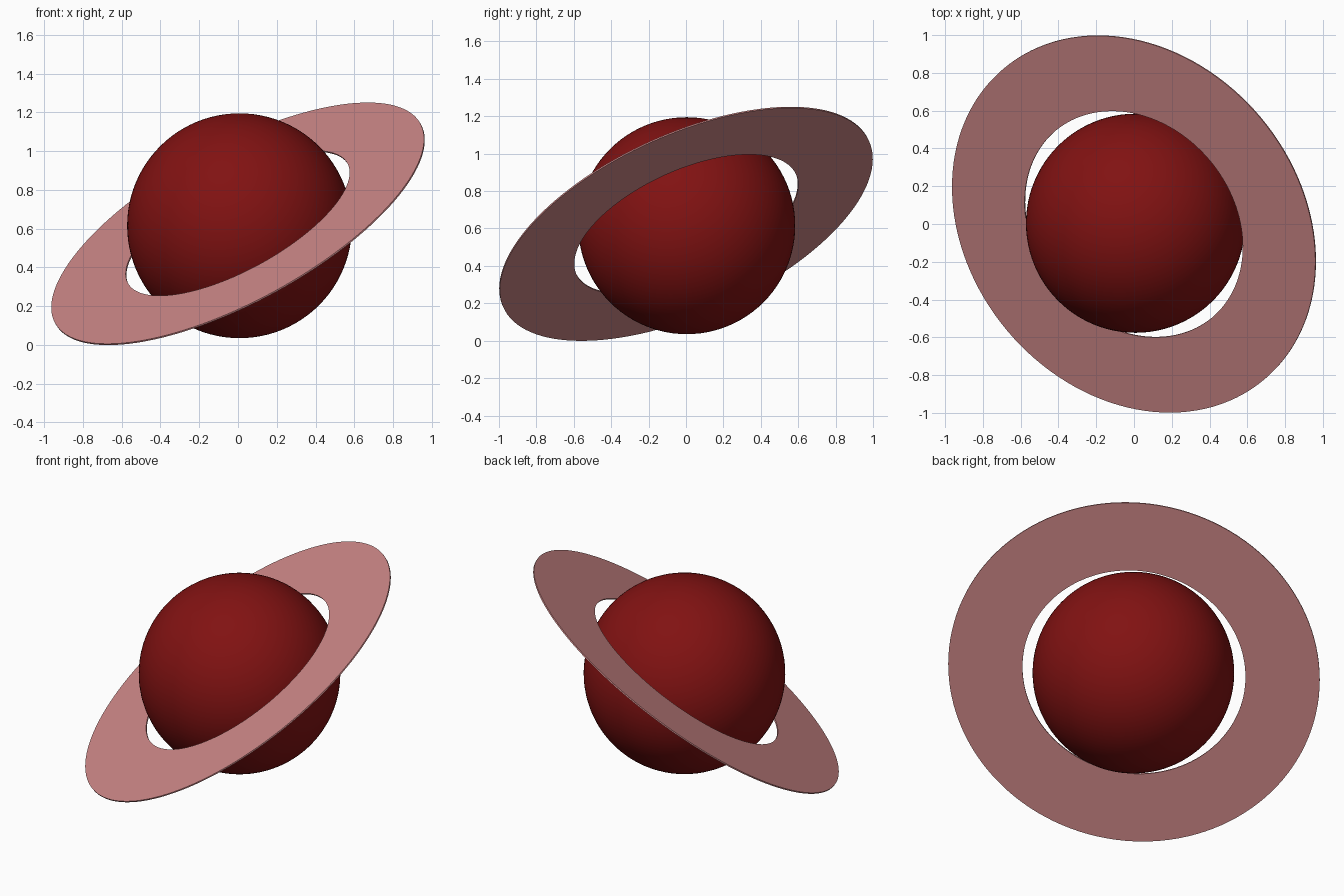
import bpy, bmesh, math
from mathutils import Vector

if "Cube" in bpy.data.objects:
    bpy.data.objects.remove(bpy.data.objects["Cube"])

RING_CENTRE = Vector((0, 0, 0.625))
RING_NORMAL = Vector((-0.4445, -0.371, 0.814)).normalized()
R_OUT, R_IN, THICK = 1.074, 0.645, 0.008


def material(name, rgb):
    m = bpy.data.materials.new(name)
    m.diffuse_color = (*rgb, 1)
    m.use_nodes = True
    m.node_tree.nodes["Principled BSDF"].inputs["Base Color"].default_value = m.diffuse_color
    return m


def shade(obj, mat):
    obj.data.materials.append(mat)
    bpy.ops.object.select_all(action='DESELECT')
    obj.select_set(True)
    bpy.context.view_layer.objects.active = obj
    bpy.ops.object.shade_smooth_by_angle(angle=math.radians(30))


# Planet ball, nearly filling the ring's hole
bpy.ops.mesh.primitive_uv_sphere_add(segments=96, ring_count=48, radius=0.58,
                                     location=(0.008, 0.004, 0.615))
planet = bpy.context.object
planet.name = "planet"
shade(planet, material("dark_red", (0.22, 0.006, 0.006)))

# Thin flat ring: rectangular section spun round its axis
bm = bmesh.new()
h = THICK / 2
section = [bm.verts.new(p) for p in
           ((R_IN, 0, -h), (R_OUT, 0, -h), (R_OUT, 0, h), (R_IN, 0, h))]
edges = [bm.edges.new((section[i], section[(i + 1) % 4])) for i in range(4)]
bmesh.ops.spin(bm, geom=section + edges, cent=(0, 0, 0), axis=(0, 0, 1),
               angle=math.tau, steps=128, use_merge=True)
bmesh.ops.remove_doubles(bm, verts=bm.verts, dist=1e-4)
bmesh.ops.recalc_face_normals(bm, faces=bm.faces)
mesh = bpy.data.meshes.new("ring")
bm.to_mesh(mesh)
bm.free()
ring = bpy.data.objects.new("ring", mesh)
bpy.context.collection.objects.link(ring)

# Tilt the ring up toward the right and back
ring.location = RING_CENTRE
ring.rotation_euler = RING_NORMAL.to_track_quat('Z', 'Y').to_euler()
shade(ring, material("pale_red", (0.6, 0.24, 0.24)))
